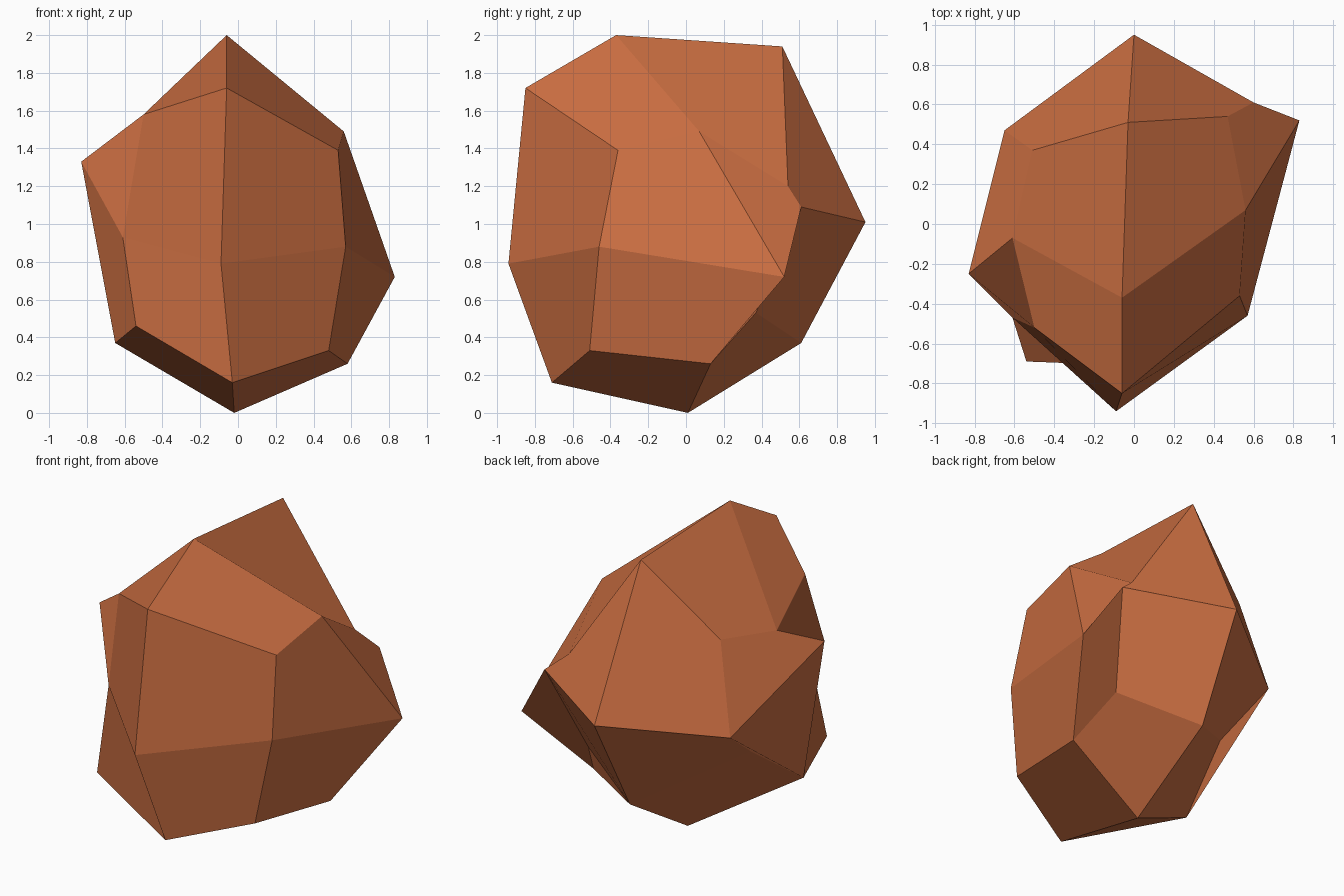
import bpy, bmesh

if "Cube" in bpy.data.objects:
    bpy.data.objects.remove(bpy.data.objects["Cube"])

# Boulder: a cube split 2x2 per side, with each grid point pushed to a rough position.
# Each layer runs left to right, then front to back.
bottom = [(-.54, -.69, .46), (-.03, -.71, .16), (.48, -.51, .33),
          (-.65, -.29, .37), (-.02, .01, 0), (.58, .13, .26),
          (-.56, .13, .68), (-.02, .61, .37), (.45, .37, .53)]
middle = [(-.61, -.47, .93), (-.09, -.94, .79), (.57, -.46, .88),
          (-.83, -.25, 1.33), None, (.83, .52, .72),
          (-.65, .47, .92), (0, .95, 1.01), (.60, .61, 1.09)]
top = [(-.50, -.52, 1.58), (-.06, -.85, 1.72), (.53, -.36, 1.39),
       (-.61, -.07, 1.41), (-.06, -.37, 2), (.56, .07, 1.49),
       (-.51, .37, 1.49), (-.03, .51, 1.94), (.47, .54, 1.20)]

bm = bmesh.new()
verts = {}
for z, layer in enumerate((bottom, middle, top)):
    for i, p in enumerate(layer):
        if p:
            verts[i % 3 - 1, i // 3 - 1, z - 1] = bm.verts.new(p)


def key(axis, side, u, v):
    """Grid step of a point on one side of the cube."""
    k = [0, 0, 0]
    k[axis], k[(axis + 1) % 3], k[(axis + 2) % 3] = side, u, v
    return tuple(k)


# Four facets on each of the six sides: centre, edge, corner, edge
signs = (-1, 1)
for axis in range(3):
    for side, u, v in [(s, u, v) for s in signs for u in signs for v in signs]:
        ring = [key(axis, side, 0, 0), key(axis, side, u, 0),
                key(axis, side, u, v), key(axis, side, 0, v)]
        if side * u * v < 0:
            ring.reverse()
        # the hollow at the lower left back folds between its edge points
        if axis == 0 and (-1, 1, -1) in ring:
            ring = ring[1:] + ring[:1]
        bm.faces.new([verts[k] for k in ring])

bmesh.ops.recalc_face_normals(bm, faces=bm.faces[:])
mesh = bpy.data.meshes.new("boulder")
bm.to_mesh(mesh)
bm.free()

# Flat rust brown stone
stone = bpy.data.materials.new("rust_brown_stone")
stone.diffuse_color = (0.61, 0.16, 0.055, 1)
stone.use_nodes = True
stone.node_tree.nodes["Principled BSDF"].inputs["Base Color"].default_value = stone.diffuse_color
mesh.materials.append(stone)
boulder = bpy.data.objects.new("boulder", mesh)
bpy.context.collection.objects.link(boulder)
